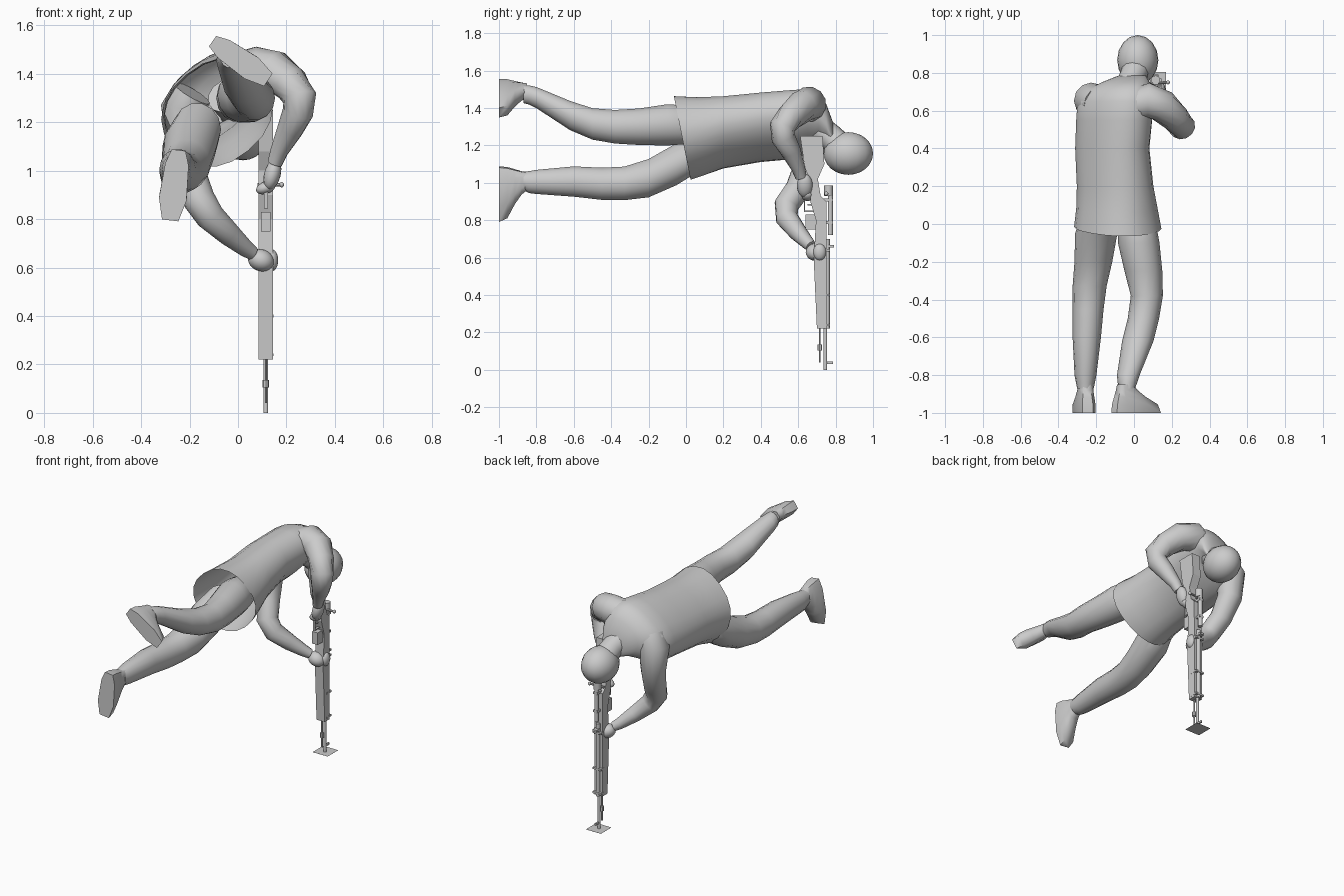
import bpy, bmesh, math
from mathutils import Vector, Matrix

if "Cube" in bpy.data.objects:
    bpy.data.objects.remove(bpy.data.objects["Cube"])

grey = bpy.data.materials.new("plain_grey")
grey.diffuse_color = (0.6, 0.6, 0.6, 1)
grey.use_nodes = True
grey.node_tree.nodes["Principled BSDF"].inputs["Base Color"].default_value = grey.diffuse_color


def finish(name, bm, angle=None):
    bmesh.ops.recalc_face_normals(bm, faces=bm.faces)
    me = bpy.data.meshes.new(name)
    bm.to_mesh(me)
    bm.free()
    ob = bpy.data.objects.new(name, me)
    bpy.context.collection.objects.link(ob)
    me.materials.append(grey)
    if angle:
        bpy.ops.object.select_all(action='DESELECT')
        ob.select_set(True)
        bpy.context.view_layer.objects.active = ob
        bpy.ops.object.shade_smooth_by_angle(angle=math.radians(angle))
    return ob


def skin(name, rings, cap_start=True, cap_end=True, angle=60):
    """Bridge a list of equal-length point rings."""
    bm = bmesh.new()
    vs = [[bm.verts.new(p) for p in r] for r in rings]
    n = len(vs[0])
    for a, b in zip(vs, vs[1:]):
        for i in range(n):
            bm.faces.new((a[i], a[(i + 1) % n], b[(i + 1) % n], b[i]))
    if cap_start:
        bm.faces.new(vs[0])
    if cap_end:
        bm.faces.new(vs[-1])
    return finish(name, bm, angle)


def oval(y, cx, cz, a, b, roll=0, lean=0, n=16, power=2.0):
    """Rolled oval in the x-z plane; lean shifts y with height."""
    ring = []
    t = math.radians(roll)
    for i in range(n):
        u = 2 * math.pi * i / n
        c, s = math.cos(u), math.sin(u)
        p = a * math.copysign(abs(c) ** (2 / power), c)
        q = b * math.copysign(abs(s) ** (2 / power), s)
        dz = p * math.sin(t) + q * math.cos(t)
        ring.append((cx + p * math.cos(t) - q * math.sin(t), y + lean * dz, cz + dz))
    return ring


def limb(name, pts, n=12):
    """Round tube through (x, y, z, radius) points."""
    ps = [Vector(p[:3]) for p in pts]
    rings = []
    for i, p in enumerate(ps):
        d = (ps[min(i + 1, len(ps) - 1)] - ps[max(i - 1, 0)]).normalized()
        side = d.cross(Vector((0, 1, 0.3))).normalized()
        up = side.cross(d)
        rings.append([p + pts[i][3] * (math.cos(2 * math.pi * k / n) * side
                      + math.sin(2 * math.pi * k / n) * up) for k in range(n)])
    return skin(name, rings)


def ball(name, c, r, tilt=0):
    bm = bmesh.new()
    bmesh.ops.create_uvsphere(bm, u_segments=16, v_segments=12, radius=1)
    m = Matrix.Translation(c) @ Matrix.Rotation(math.radians(tilt), 4, 'Y') @ Matrix.Diagonal((*r, 1))
    bmesh.ops.transform(bm, matrix=m, verts=bm.verts)
    return finish(name, bm, 60)


def box(name, lo, hi):
    bm = bmesh.new()
    bmesh.ops.create_cube(bm, size=1)
    lo, hi = Vector(lo), Vector(hi)
    for v in bm.verts:
        v.co = [(lo[i] + hi[i]) / 2 + v.co[i] * (hi[i] - lo[i]) for i in range(3)]
    return finish(name, bm)


def extrude_x(name, yz, x0, x1):
    """Side profile in y-z given thickness along x."""
    return skin(name, [[(x, y, z) for y, z in yz] for x in (x0, x1)], angle=None)


# ---- coat, open at the hem, closing at the neck
coat = [(-0.02, -0.086, 1.24, .236, .203, 40, -.2), (0.08, -.09, 1.25, .222, .187, 40, -.1),
        (0.2, -.1, 1.27, .217, .162, 40, 0), (0.4, -.115, 1.297, .216, .148, 40, 0),
        (0.55, -.105, 1.31, .222, .146, 38, 0), (0.65, -.1, 1.325, .22, .138, 36, 0),
        (0.71, -.08, 1.33, .185, .12, 34, 0), (0.75, -.045, 1.31, .13, .1, 28, 0),
        (0.785, -.01, 1.255, .072, .07, 15, 0)]
skin("coat", [oval(*c, n=20, power=2.25) for c in coat], cap_start=False)

# ---- head and neck
limb("neck", [(-.05, .68, 1.31, .08), (-.01, .77, 1.25, .07), (.02, .84, 1.18, .075)])
ball("head", (.02, .868, 1.157), (.109, .132, .114))

# ---- trouser legs
right_leg = [(.05, .0, 1.3, .09, .1), (-.03, .018, 1.31, .104, .108), (-.1, .025, 1.31, .11, .113),
             (-.25, .05, 1.3, .1, .1),
             (-.38, .068, 1.3, .085, .092), (-.5, .05, 1.315, .083, .086), (-.62, .02, 1.36, .083, .08),
             (-.8, -.03, 1.456, .06, .058), (-.84, -.035, 1.47, .052, .052), (-.87, -.035, 1.475, .04, .05)]
left_leg = [(.07, -.17, 1.17, .1, .11), (-.05, -.2, 1.1, .112, .115), (-.2, -.215, 1.025, .1, .105),
            (-.33, -.235, .997, .09, .092), (-.45, -.243, .995, .082, .088), (-.6, -.25, 1.007, .075, .083),
            (-.8, -.257, 1.005, .058, .066), (-.84, -.257, 1.004, .05, .06), (-.87, -.257, 1.01, .044, .05)]
skin("right_leg", [oval(*s, n=14) for s in right_leg])
skin("left_leg", [oval(*s, n=14) for s in left_leg])


# ---- boots, soles toward -y, wedge shaped toward the toe
def boot(name, heel, toe, w):
    h, t = Vector(heel), Vector(toe)
    d = (t - h).normalized()
    s = Vector((d.z, 0, -d.x)) * w

    def outline(y, back, front, k):
        a, b = h + d * back, t - d * front
        rows = [(a, .5), (a.lerp(b, .2), .85), (a.lerp(b, .7), 1), (b, .6)]
        pts = [p + s * f * k for p, f in rows] + [p - s * f * k for p, f in reversed(rows)]
        return [(p.x, y, p.z) for p in pts]

    return skin(name, [outline(-1, 0, 0, 1), outline(-.955, .004, .02, 1), outline(-.915, .015, .095, .85),
                       outline(-.88, .025, .145, .75), outline(-.85, .03, .17, .65)], angle=60)


boot("right_boot", (-.105, 0, 1.535), (.125, 0, 1.375), .052)
boot("left_boot", (-.245, 0, 1.085), (-.28, 0, .795), .057)

# ---- arms
limb("right_arm", [(.0, .63, 1.4, .09), (.08, .655, 1.42, .095), (.15, .625, 1.41, .088), (.215, .565, 1.36, .077),
                   (.255, .515, 1.3, .071), (.247, .52, 1.24, .064), (.215, .56, 1.17, .054),
                   (.17, .6, 1.08, .037), (.152, .615, 1.03, .031)])
limb("left_arm", [(-.19, .64, 1.32, .085), (-.225, .655, 1.26, .094), (-.22, .655, 1.1, .076), (-.195, .6, .97, .069),
                  (-.16, .537, .88, .067), (-.115, .54, .81, .061), (-.04, .595, .74, .05),
                  (.03, .65, .68, .036), (.06, .67, .66, .03)])

# ---- hands gripping the rifle
ball("right_hand", (.142, .635, .985), (.034, .042, .065), 15)
ball("right_fingers", (.115, .65, .93), (.042, .032, .025), -20)
ball("left_hand", (.095, .69, .63), (.055, .05, .045), 20)
ball("left_fingers", (.14, .715, .63), (.026, .035, .045))

# ---- rifle pointing down: stock with receiver and forestock
X = .115
extrude_x("rifle_stock", [(.61, 1.25), (.73, 1.25), (.74, 1.1), (.705, 1.02), (.72, .93), (.75, .9), (.752, .6),
                          (.752, .22), (.7, .22), (.683, .59), (.695, .8), (.665, .9), (.67, 1.0), (.635, 1.08)],
          X - .03, X + .03)
box("magazine", (.095, .64, .75), (.135, .7, .83))
for z in (.845, .925):
    box("trigger_guard_side", (.107, .63, z), (.123, .69, z + .006))
box("trigger_guard_front", (.107, .63, .845), (.123, .636, .93))
box("trigger", (.111, .65, .88), (.119, .69, .888))


def rod(name, p, q, r, n=10):
    """Straight cylinder between two points."""
    p, q = Vector(p), Vector(q)
    bm = bmesh.new()
    bmesh.ops.create_cone(bm, cap_ends=True, segments=n, radius1=r, radius2=r, depth=(q - p).length)
    m = Matrix.Translation((p + q) / 2) @ (q - p).to_track_quat('Z', 'Y').to_matrix().to_4x4()
    bmesh.ops.transform(bm, matrix=m, verts=bm.verts)
    return finish(name, bm, 40)


rod("barrel", (X, .745, 0), (X, .745, .6), .01)
rod("upper_barrel", (X, .755, .22), (X, .755, .7), .014)
rod("cleaning_rod", (X, .715, .04), (X, .715, .25), .005, 6)
rod("cleaning_rod_ring", (X, .715, .105), (X, .715, .135), .013, 8)
box("front_sight", (.11, .745, .032), (.12, .785, .046))
for z in (.24, .4, .64):
    box("barrel_band", (.084, .72, z - .006), (.146, .77, z + .006))
box("rear_sight", (.1, .75, .655), (.13, .792, .668))

# ---- sighting tube and bolt
rod("sight_tube", (X, .772, .72), (X, .772, .98), .014)
rod("sight_eyepiece", (X, .762, .93), (X, .762, .985), .024)
for z in (.78, .9):
    box("sight_mount", (.1, .735, z), (.13, .785, z + .015))
rod("bolt_handle", (.08, .745, .942), (.178, .75, .942), .007, 8)
ball("bolt_knob", (.18, .75, .942), (.01, .011, .011))

# ---- thin plate at the muzzle
box("muzzle_plate", (.06, .695, 0), (.17, .805, .0005))
